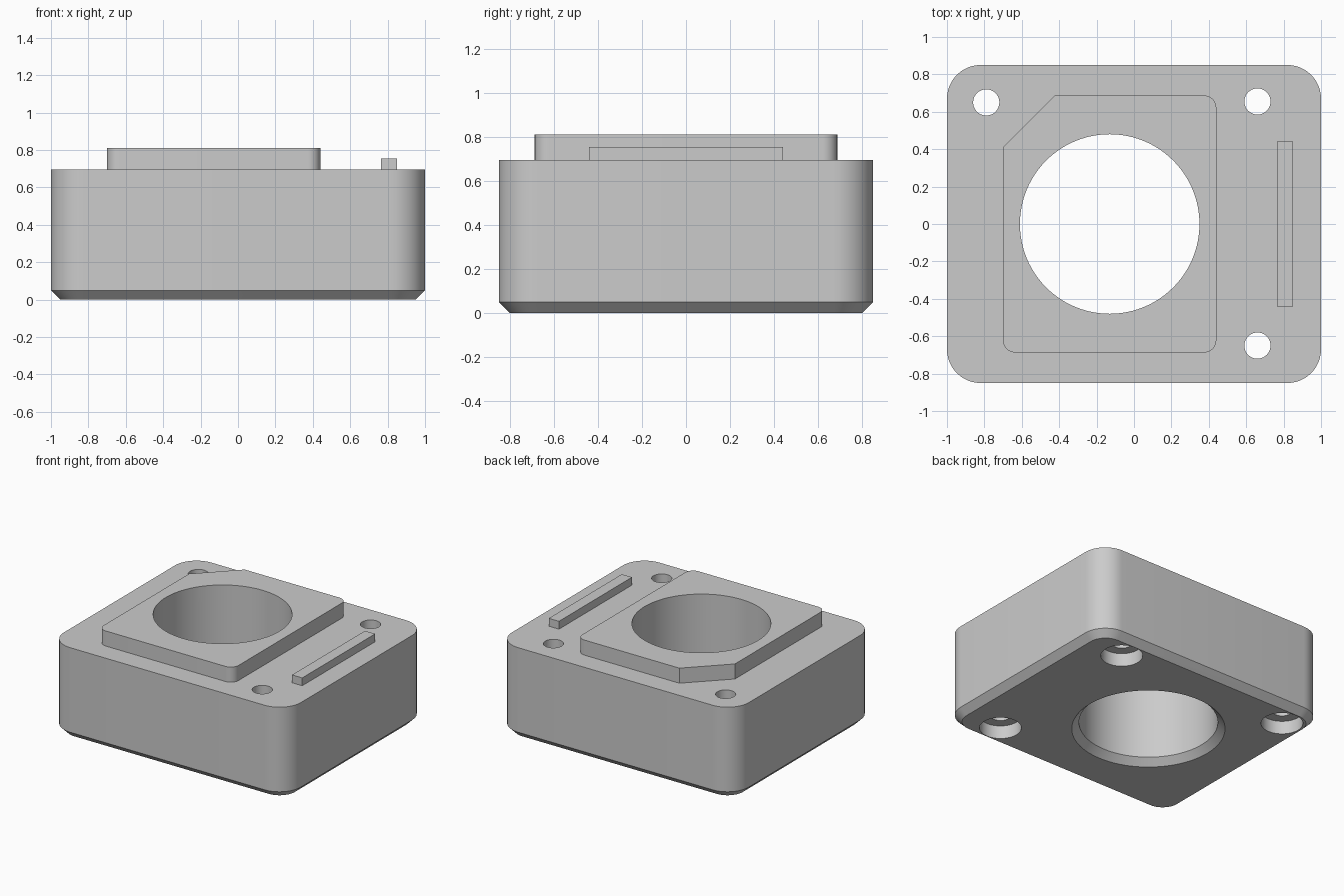
import bpy, bmesh, math
from mathutils import Vector

if "Cube" in bpy.data.objects:
    bpy.data.objects.remove(bpy.data.objects["Cube"])

grey = bpy.data.materials.new("plain grey")
grey.use_nodes = True
grey.diffuse_color = (0.6, 0.6, 0.6, 1)
grey.node_tree.nodes["Principled BSDF"].inputs["Base Color"].default_value = (0.6, 0.6, 0.6, 1)


def outline(corners, steps=12):
    """Counter-clockwise outline; each (x, y, radius) right-angled corner is rounded."""
    points = []
    for i, (x, y, r) in enumerate(corners):
        c = Vector((x, y))
        if r == 0:
            points.append(c)
            continue
        before = (Vector(corners[i - 1][:2]) - c).normalized()
        after = (Vector(corners[(i + 1) % len(corners)][:2]) - c).normalized()
        for k in range(steps + 1):
            t = math.pi / 2 * k / steps
            points.append(c + r * (before * (1 - math.sin(t)) + after * (1 - math.cos(t))))
    return points


def rectangle(hx, hy, r=0, cx=0):
    return outline([(cx - hx, -hy, r), (cx + hx, -hy, r), (cx + hx, hy, r), (cx - hx, hy, r)])


def circle(x, y, r, n=96):
    return [Vector((x + r * math.cos(2 * math.pi * k / n), y + r * math.sin(2 * math.pi * k / n)))
            for k in range(n)]


def loft(name, layers):
    """Closed solid through (z, outline) layers, bottom to top."""
    bm = bmesh.new()
    rings = [[bm.verts.new((p.x, p.y, z)) for p in pts] for z, pts in layers]
    bm.faces.new(rings[0][::-1])
    bm.faces.new(rings[-1])
    for low, high in zip(rings, rings[1:]):
        for i in range(len(low)):
            j = (i + 1) % len(low)
            bm.faces.new((low[i], low[j], high[j], high[i]))
    mesh = bpy.data.meshes.new(name)
    bm.to_mesh(mesh)
    bm.free()
    mesh.materials.append(grey)
    obj = bpy.data.objects.new(name, mesh)
    bpy.context.collection.objects.link(obj)
    return obj


def activate(obj):
    bpy.ops.object.select_all(action='DESELECT')
    obj.select_set(True)
    bpy.context.view_layer.objects.active = obj


def cut(obj, cutter):
    activate(obj)
    mod = obj.modifiers.new("cut", 'BOOLEAN')
    mod.operation, mod.solver, mod.object = 'DIFFERENCE', 'EXACT', cutter
    bpy.ops.object.modifier_apply(modifier=mod.name)


TOP = 0.695
BORE_X, BORE_R = -0.13, 0.48

# Main block with rounded corners and a chamfered lower edge
body = loft("body", [(0, rectangle(0.95, 0.8, 0.13)),
                     (0.05, rectangle(1, 0.85, 0.18)),
                     (TOP, rectangle(1, 0.85, 0.18))])

# Raised plate with one clipped corner
plate = loft("raised_plate", [(z, outline([(-0.7, -0.687, 0.065), (0.44, -0.687, 0.065),
                                           (0.44, 0.687, 0.065), (-0.425, 0.687, 0),
                                           (-0.7, 0.41, 0)])) for z in (TOP, 0.81)])

# Narrow rib beside the plate
rib = loft("side_rib", [(z, rectangle(0.043, 0.44, cx=0.807)) for z in (TOP, 0.755)])

# Central bore, flared at the underside
bore = loft("bore_cutter", [(-0.05, circle(BORE_X, 0, BORE_R + 0.1)),
                            (0.05, circle(BORE_X, 0, BORE_R)),
                            (1, circle(BORE_X, 0, BORE_R))])
cutters = [bore]
cut(body, bore)
cut(plate, bore)

# Screw holes, counterbored from below
for x, y in ((-0.79, 0.65), (0.66, 0.655), (0.66, -0.65)):
    screw = loft("screw_cutter", [(-0.1, circle(x, y, 0.145, 48)), (0.1, circle(x, y, 0.145, 48)),
                                  (0.1, circle(x, y, 0.07, 48)), (1, circle(x, y, 0.07, 48))])
    cutters.append(screw)
    cut(body, screw)

for cutter in cutters:
    bpy.data.objects.remove(cutter)

for part in (body, plate, rib):
    activate(part)
    bpy.ops.object.shade_smooth_by_angle(angle=math.radians(30))
